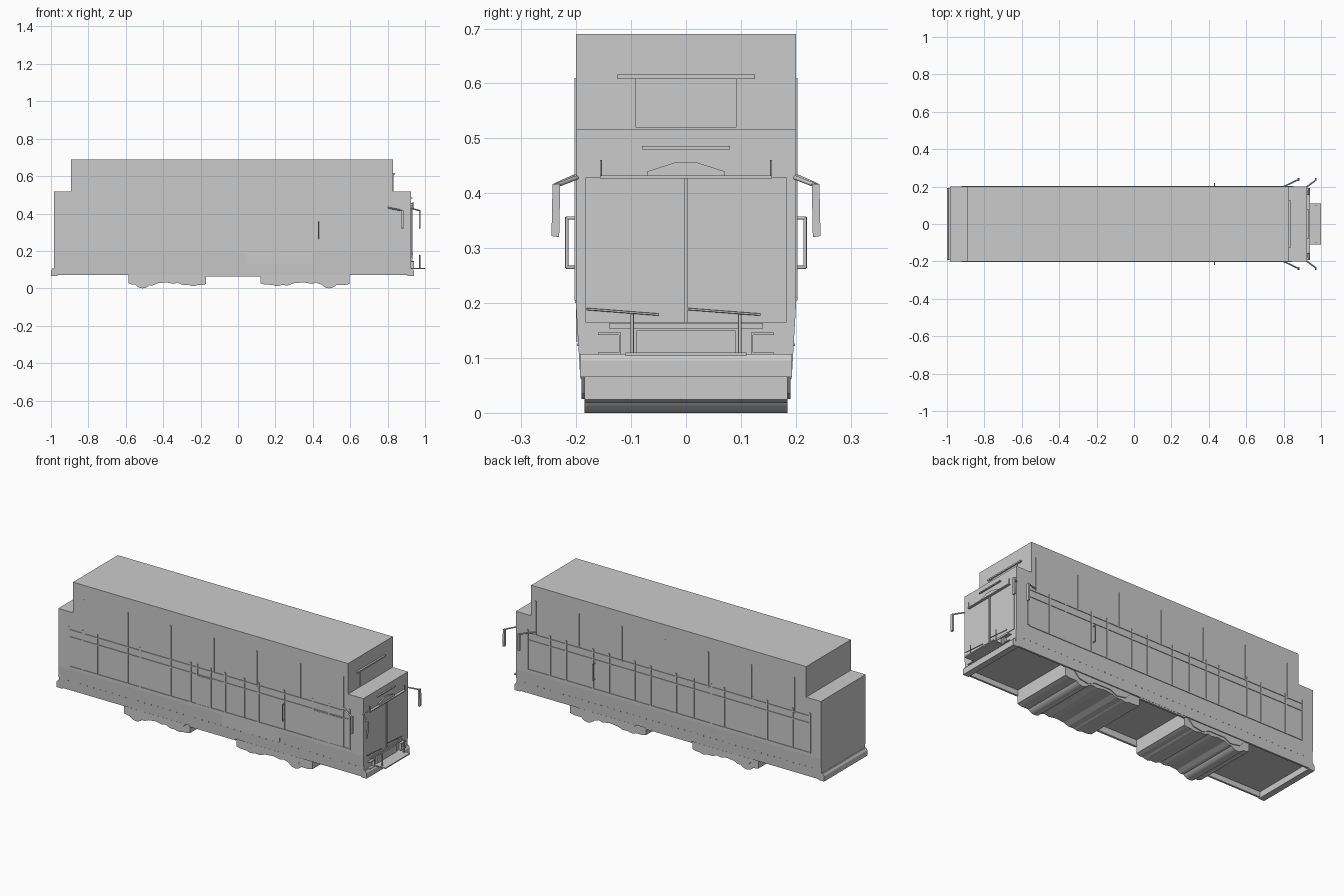
import bpy, bmesh, math
from mathutils import Vector, Matrix


def add_mesh(name, bm, smooth=False):
    bmesh.ops.recalc_face_normals(bm, faces=bm.faces)
    me = bpy.data.meshes.new(name)
    bm.to_mesh(me)
    bm.free()
    if smooth:
        for p in me.polygons:
            p.use_smooth = len(p.vertices) == 4
    ob = bpy.data.objects.new(name, me)
    bpy.context.collection.objects.link(ob)
    return ob


def boxes(name, items):
    """One object from many (x0, x1, y0, y1, z0, z1) boxes."""
    bm = bmesh.new()
    for x0, x1, y0, y1, z0, z1 in items:
        m = Matrix.Translation(((x0 + x1) / 2, (y0 + y1) / 2, (z0 + z1) / 2)) @ \
            Matrix.Diagonal((x1 - x0, abs(y1 - y0), z1 - z0, 1))
        bmesh.ops.create_cube(bm, size=1, matrix=m)
    return add_mesh(name, bm)


def prism(name, pts, axis, a, b):
    """Extrude a profile: (y, z) along x, or (x, z) along y."""
    bm = bmesh.new()
    mk = (lambda p, t: (t, p[0], p[1])) if axis == 'x' else (lambda p, t: (p[0], t, p[1]))
    f = bm.faces.new([bm.verts.new(mk(p, a)) for p in pts])
    ext = bmesh.ops.extrude_face_region(bm, geom=[f])
    vs = [g for g in ext['geom'] if isinstance(g, bmesh.types.BMVert)]
    bmesh.ops.translate(bm, verts=vs, vec=(b - a, 0, 0) if axis == 'x' else (0, b - a, 0))
    if f.is_valid and len([e for e in f.edges if len(e.link_faces) == 1]):
        pass
    else:
        pass
    bmesh.ops.holes_fill(bm, edges=[e for e in bm.edges if e.is_boundary], sides=0)
    return add_mesh(name, bm)


def rods(name, paths, r, seg=8):
    bm = bmesh.new()
    for path in paths:
        for p, q in zip(path, path[1:]):
            p, q = Vector(p), Vector(q)
            d = q - p
            m = Matrix.Translation((p + q) / 2) @ d.to_track_quat('Z', 'Y').to_matrix().to_4x4()
            bmesh.ops.create_cone(bm, cap_ends=True, segments=seg, radius1=r, radius2=r,
                                  depth=d.length + r, matrix=m)
    return add_mesh(name, bm, True)


# lower deck shell, hollow underneath, skirt tapering inward
half = [(0.182, 0.10), (0.182, 0.07), (0.193, 0.07), (0.2, 0.19), (0.2, 0.517)]
prism("lower_body", half + [(-y, z) for y, z in reversed(half)], 'x', -0.985, 0.925)

# upper deck
boxes("upper_body", [(-0.893, 0.829, -0.2, 0.2, 0.517, 0.69)])

# end bumpers
bump = [(0.0, 0.065), (0.0, 0.095), (-0.008, 0.107), (-0.035, 0.107), (-0.035, 0.065)]
prism("front_bumper", [(0.94 + x, z) for x, z in bump], 'y', -0.193, 0.193)
prism("rear_bumper", [(-1.0 - x, z) for x, z in bump], 'y', -0.193, 0.193)

# window and door frames, upper panel strips on both sides
door_posts = [-0.918, -0.83, -0.74, -0.55, -0.47, -0.28, -0.155, -0.115, -0.03, 0.06,
              0.18, 0.27, 0.43, 0.61, 0.71, 0.80, 0.84]
plain_posts = [-0.918, -0.81, -0.65, -0.56, -0.38, -0.3, -0.19, -0.08, 0.08, 0.18,
               0.34, 0.44, 0.61, 0.71, 0.85]
for s, side, posts in ((-1, "near", door_posts), (1, "far", plain_posts)):
    y0, y1 = s * 0.198, s * 0.2035
    boxes(side + "_window_posts", [(x - 0.004, x + 0.004, y0, y1, 0.21, 0.435) for x in posts])
    boxes(side + "_window_rails", [(-0.92, 0.845, y0, y1, z - 0.003, z + 0.003)
                                   for z in (0.208, 0.375, 0.415)])
    boxes(side + "_upper_strips", [(x - 0.003, x + 0.003, y0, y1, 0.41, 0.61)
                                   for x in (-0.82 + 0.27 * i for i in range(7))])
    # rivets along the skirt
    boxes(side + "_rivets", [(x, x + 0.005, s * 0.192, s * 0.1985, 0.122, 0.126)
                             for x in (-0.93 + 0.04 * i for i in range(46))])
    # side grab handle
    rods(side + "_handle", [[(0.43, s * 0.2, 0.355), (0.43, s * 0.217, 0.355),
                             (0.43, s * 0.217, 0.265), (0.43, s * 0.2, 0.265)]], 0.003)
    # mirrors on bent arms
    rods(side + "_mirror_arms", [
        [(0.80, s * 0.2, 0.432), (0.88, s * 0.238, 0.415), (0.88, s * 0.238, 0.39)],
        [(0.925, s * 0.2, 0.428), (0.972, s * 0.234, 0.415), (0.972, s * 0.234, 0.39)]], 0.004)
    for x in (0.88, 0.972):
        prism(side + "_mirror", [(s * 0.229, 0.417), (s * 0.243, 0.417), (s * 0.245, 0.322),
                                 (s * 0.231, 0.32)], 'x', x - 0.005, x + 0.005)

# doors and lower step panel on the near side
boxes("near_doors", [(-0.113, -0.032, -0.202, -0.198, 0.2, 0.37),
                     (0.612, 0.708, -0.202, -0.198, 0.2, 0.37),
                     (0.712, 0.798, -0.202, -0.198, 0.2, 0.37),
                     (0.04, 0.4, -0.2005, -0.19, 0.13, 0.206)])

# front windscreen panel, frame and mullion
boxes("windscreen", [(0.92, 0.928, -0.183, 0.183, 0.165, 0.43),
                     (0.92, 0.934, -0.004, 0.004, 0.165, 0.43),
                     (0.92, 0.933, -0.14, 0.14, 0.154, 0.164)])
# visor: thin ledge with a domed plate above it
prism("front_visor", [(-0.07, 0.43), (0.07, 0.43), (0.07, 0.44), (0.02, 0.456),
                      (-0.02, 0.456), (-0.07, 0.44)], 'x', 0.92, 0.932)
boxes("visor_ledge", [(0.92, 0.94, -0.157, 0.157, 0.427, 0.432)])
rods("visor_end_pins", [[(0.935, s * 0.155, 0.43), (0.935, s * 0.155, 0.46)] for s in (-1, 1)], 0.002)
boxes("front_trim_bar", [(0.92, 0.933, -0.08, 0.08, 0.48, 0.486)])

# upper deck front window and ledge
boxes("upper_front_window", [(0.825, 0.832, -0.092, 0.092, 0.52, 0.608),
                             (0.825, 0.839, -0.126, 0.126, 0.608, 0.616)])

# lamp panel, brackets, wipers, coupling step
boxes("front_lamp_panel", [(0.92, 0.934, -0.09, 0.09, 0.108, 0.15)])
boxes("front_brackets", [b for s in (-1, 1) for b in (
    (0.92, 0.94, s * 0.118, s * 0.122, 0.11, 0.146),
    (0.92, 0.94, s * 0.118, s * 0.16, 0.142, 0.146),
    (0.92, 0.94, s * 0.118, s * 0.16, 0.106, 0.11))])
rods("wipers", [[(0.934, -0.18, 0.189), (0.934, -0.05, 0.179)],
                [(0.934, 0.004, 0.189), (0.934, 0.135, 0.179)]], 0.002)
boxes("front_step", [(0.93, 1.0, -0.11, 0.11, 0.104, 0.11)])
rods("step_posts", [[(0.972, s * 0.098, 0.108), (0.972, s * 0.098, 0.178)] for s in (-1, 1)], 0.003)

# bogies: full-width ribbed beams, side frames and wheels
bogie = [(0, 0.11), (0, 0.026), (0.02, 0.02), (0.13, 0.016), (0.155, 0.027), (0.2, 0.032),
         (0.24, 0.024), (0.26, 0.03), (0.29, 0.018), (0.395, 0.018), (0.415, 0.024), (0.415, 0.11)]
for name, x0, k, wheels in (("rear", -0.585, 1.0, (-0.51, -0.24)),
                            ("front", 0.12, 1.147, (0.21, 0.487))):
    prism(name + "_bogie", [(x0 + k * x, z) for x, z in bogie], 'y', -0.185, 0.185)
    bm = bmesh.new()
    for i, x in enumerate(wheels):
        low = 0.0 if (i == 0) == (name == "rear") else 0.012
        bmesh.ops.create_cone(bm, cap_ends=True, segments=20, radius1=0.05, radius2=0.05, depth=0.37,
                              matrix=Matrix.Translation((x, 0, low + 0.05)) @
                              Matrix.Rotation(math.pi / 2, 4, 'X'))
    add_mesh(name + "_wheels", bm, True)
    c = x0 + k * 0.21
    for s in (-1, 1):
        frame = [(-0.15, 0.035), (-0.09, 0.025), (-0.05, 0.045), (0.05, 0.045),
                 (0.09, 0.025), (0.15, 0.035), (0.18, 0.068), (-0.18, 0.068)]
        prism(name + "_bogie_frame", [(c + x, z) for x, z in frame], 'y', s * 0.178, s * 0.19)

# underfloor beams between the bogies
boxes("underfloor_rails", [(-0.17, 0.12, s * 0.18, s * 0.192, 0.062, 0.072) for s in (-1, 1)])
